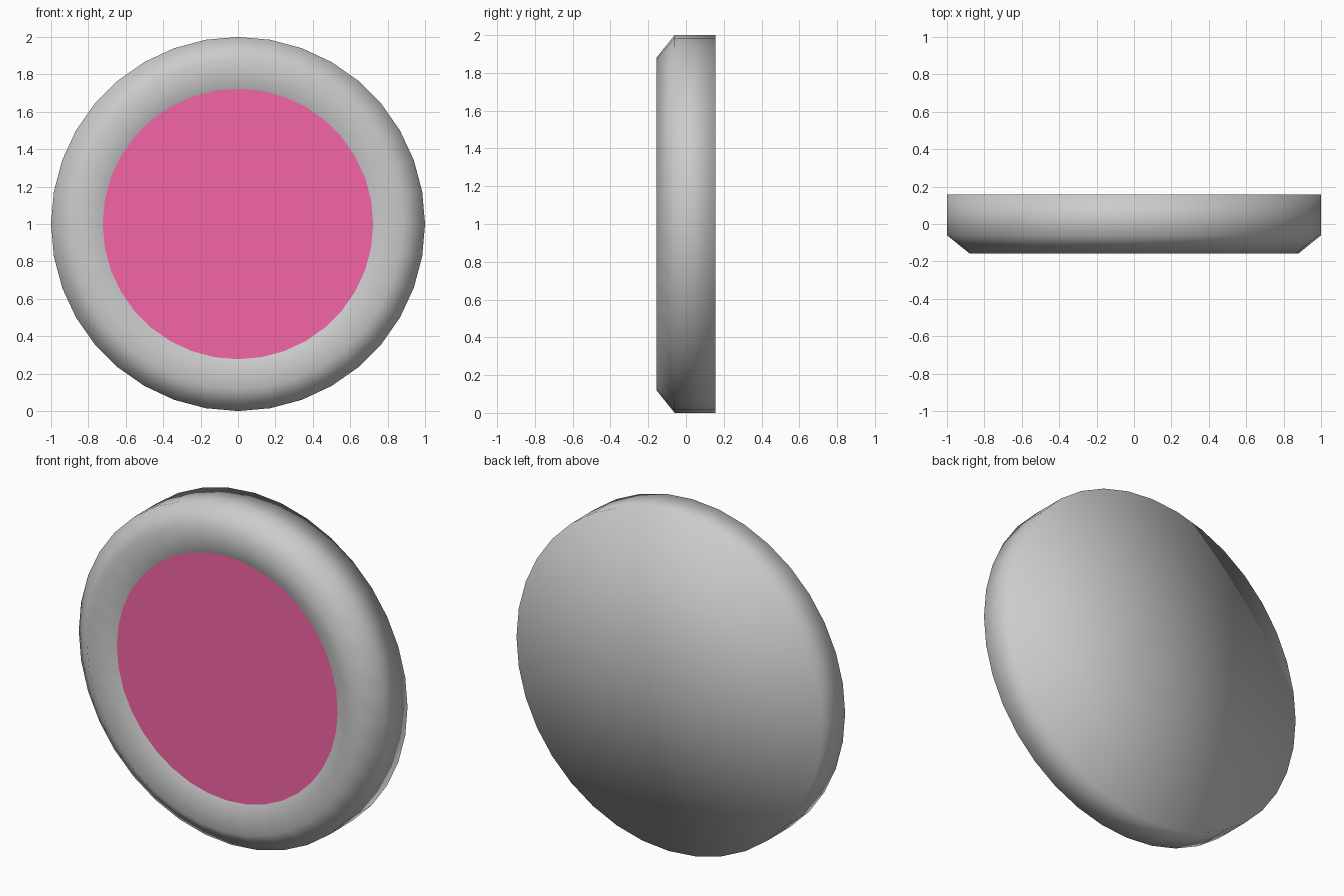
import bpy, bmesh, math

if "Cube" in bpy.data.objects:
    bpy.data.objects.remove(bpy.data.objects["Cube"])

SIDES = 36
CENTRE_Z = 1.0


def lathe(name, profile):
    """Revolve (radius, y) points about the y axis; radius 0 closes to a fan."""
    bm = bmesh.new()
    rings = []
    for r, y in profile:
        if r == 0:
            rings.append([bm.verts.new((0, y, CENTRE_Z))] * SIDES)
        else:
            rings.append([bm.verts.new((r * math.sin(a), y, CENTRE_Z + r * math.cos(a)))
                          for a in (2 * math.pi * i / SIDES for i in range(SIDES))])
    for inner, outer in zip(rings, rings[1:]):
        for i in range(SIDES):
            j = (i + 1) % SIDES
            corners = list(dict.fromkeys((inner[i], inner[j], outer[j], outer[i])))
            bm.faces.new(corners).smooth = True
    # the profile runs front to back, so turn all faces outward together
    bm.normal_update()
    if next(iter(bm.faces)).normal.y > 0:
        bmesh.ops.reverse_faces(bm, faces=bm.faces[:])
    mesh = bpy.data.meshes.new(name)
    bm.to_mesh(mesh)
    bm.free()
    obj = bpy.data.objects.new(name, mesh)
    bpy.context.collection.objects.link(obj)
    return obj


# Grey body: dished front ring, chamfer, side wall and closed flat back
lathe("body", [(0.723, -0.1), (0.88, -0.157), (1.0, -0.06), (1.0, 0.157), (0, 0.157)])

# Pink disc set into the dished front
face = lathe("front_disc", [(0, -0.1), (0.723, -0.1)])
pink = bpy.data.materials.new("pink")
pink.diffuse_color = (0.9, 0.13, 0.38, 1)
pink.use_nodes = True
pink.node_tree.nodes["Principled BSDF"].inputs["Base Color"].default_value = pink.diffuse_color
face.data.materials.append(pink)
